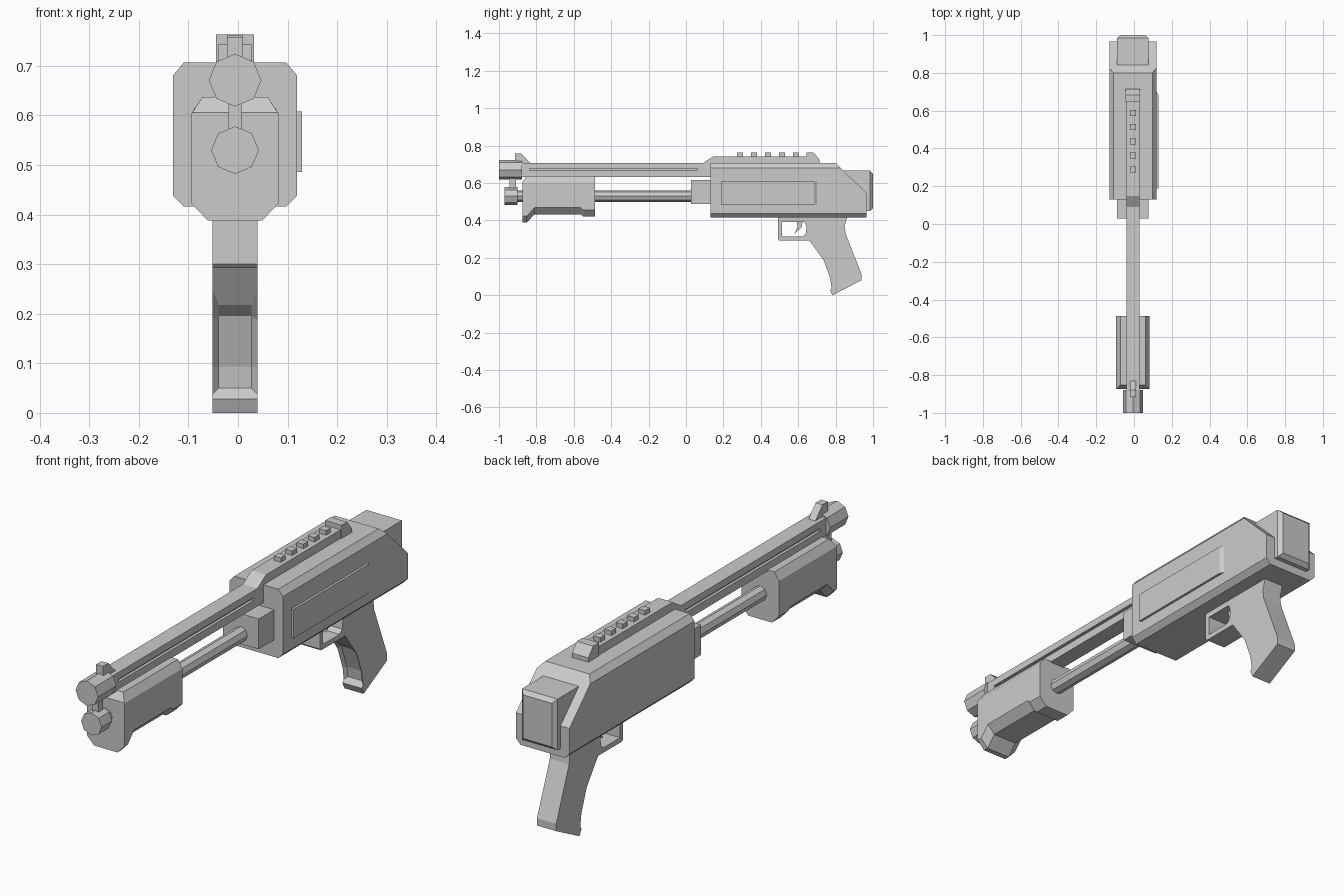
import bpy, bmesh, math
from mathutils import Vector

if "Cube" in bpy.data.objects:
    bpy.data.objects.remove(bpy.data.objects["Cube"])

CX = -0.006  # centre plane of the body (side panel sticks out on +x)


def finish(name, bm):
    bmesh.ops.recalc_face_normals(bm, faces=bm.faces)
    me = bpy.data.meshes.new(name)
    bm.to_mesh(me)
    bm.free()
    ob = bpy.data.objects.new(name, me)
    bpy.context.collection.objects.link(ob)
    return ob


def loft(name, rings, edit=None):
    """Skin a list of equal-length rings and cap both ends."""
    bm = bmesh.new()
    vs = [[bm.verts.new(p) for p in r] for r in rings]
    n = len(vs[0])
    for a, b in zip(vs, vs[1:]):
        for i in range(n):
            bm.faces.new((a[i], a[(i + 1) % n], b[(i + 1) % n], b[i]))
    bm.faces.new(vs[0])
    bm.faces.new(vs[-1])
    if edit:
        edit(bm, vs)
    return finish(name, bm)


def prism(name, yz, half, edit=None):
    """Side profile (y, z) extruded symmetrically across the body."""
    return loft(name, [[(CX + s * half, y, z) for y, z in yz] for s in (-1, 1)], edit)


def box(name, half, y0, y1, z0, z1, edit=None):
    return prism(name, [(y0, z0), (y1, z0), (y1, z1), (y0, z1)], half, edit)


def octagon(name, r, z, y0, y1):
    ring = [(r * math.sin(i * math.pi / 4), r * math.cos(i * math.pi / 4)) for i in range(8)]
    return loft(name, [[(CX + x, y, z + h) for x, h in ring] for y in (y0, y1)])


def section(y, w, z0, z1, cx0, cz0, cx1, cz1):
    """Chamfered rectangle across the body at y."""
    r = [(w, z0 + cz0), (w, z1 - cz1), (w - cx1, z1), (cx1 - w, z1),
         (-w, z1 - cz1), (-w, z0 + cz0), (cx0 - w, z0), (w - cx0, z0)]
    return [(CX + x, y, z) for x, z in r]


def cut(ob, cutter):
    m = ob.modifiers.new("cut", 'BOOLEAN')
    m.object = cutter
    m.operation = 'DIFFERENCE'
    m.solver = 'EXACT'
    cutter.hide_render = True
    cutter.hide_viewport = True


# Receiver, with the upper rear cut off at an angle
def slope_rear(bm, vs):
    g = bm.verts[:] + bm.edges[:] + bm.faces[:]
    r = bmesh.ops.bisect_plane(bm, geom=g, plane_co=(0, 0.80, 0.707),
                               plane_no=Vector((0, 0.159, 0.163)).normalized(), clear_outer=True)
    edges = [e for e in r["geom_cut"] if isinstance(e, bmesh.types.BMEdge)]
    bmesh.ops.holes_fill(bm, edges=edges, sides=0)


loft("receiver", [section(y, 0.125, 0.416, 0.707, 0.022, 0.022, 0.022, 0.026)
                  for y in (0.13, 0.965)], slope_rear)
box("front_connector", 0.083, 0.028, 0.16, 0.487, 0.615)


# Stock block with bevelled rear rim
def bevel_rear(bm, vs):
    edges = [e for e in bm.edges if all(v.co.y > 0.99 for v in e.verts)]
    bmesh.ops.bevel(bm, geom=edges, offset=0.016, segments=1, affect='EDGES')


box("stock_block", 0.083, 0.80, 1.0, 0.45, 0.666, bevel_rear)

# Ejection panel on the right side only
panel = [(0.11, 0.187), (0.129, 0.187), (0.129, 0.685), (0.119, 0.70), (0.11, 0.70)]
loft("side_panel", [[(x, y, z) for x, y in panel] for z in (0.486, 0.608)])

# Barrel shroud and top rail, with a long groove on each side
barrel = prism("barrel_rail", [(-0.885, 0.632), (-0.885, 0.707), (0.09, 0.707), (0.147, 0.743),
                               (0.68, 0.743), (0.71, 0.70), (0.71, 0.632)], 0.034)
for s in (-1, 1):
    groove = box("groove_cutter", 0.012, -0.837, 0.062, 0.666, 0.678)
    groove.location.x = s * 0.034
    cut(barrel, groove)

# Rail teeth and sights
for i in range(5):
    y = 0.288 + i * 0.075
    box("rail_tooth", 0.016, y - 0.016, y + 0.016, 0.73, 0.762)
prism("rear_sight", [(0.645, 0.70), (0.645, 0.763), (0.682, 0.763), (0.714, 0.725), (0.714, 0.70)], 0.038)
prism("front_sight", [(-0.915, 0.70), (-0.915, 0.757), (-0.88, 0.757), (-0.83, 0.705), (-0.83, 0.70)], 0.016)

# Muzzle, magazine tube and the post joining them
octagon("muzzle", 0.053, 0.671, -1.0, -0.878)
octagon("magazine_cap", 0.048, 0.53, -0.97, -0.90)
octagon("magazine_tube", 0.031, 0.53, -0.91, 0.05)
box("muzzle_post", 0.013, -0.943, -0.91, 0.55, 0.65)

# Pump fore-end
stations = [(-0.874, 0.388, 0.606), (-0.852, 0.388, 0.637), (-0.81, 0.433, 0.637),
            (-0.565, 0.433, 0.637), (-0.548, 0.42, 0.637), (-0.487, 0.42, 0.637)]
rings = []
for i, (y, z0, z1) in enumerate(stations):
    top = (0.002, 0.002) if i == 0 else (0.022, 0.033)
    rings.append(section(y, 0.088, z0, z1, 0.033, 0.035, *top))
loft("fore_end", rings)


# Grip and trigger guard as one outline, finger edges bevelled
def bevel_grip(bm, vs):
    pairs = [(r[i], r[i + 1]) for r in vs for i in (4, 5, 6)]
    edges = [e for e in bm.edges if any(set(p) == set(e.verts) for p in pairs)]
    bmesh.ops.bevel(bm, geom=edges, offset=0.012, segments=1, affect='EDGES')


grip = prism("grip_and_guard", [
    (0.492, 0.43), (0.492, 0.300), (0.50, 0.292), (0.66, 0.292), (0.714, 0.218), (0.746, 0.195),
    (0.783, 0.094), (0.789, 0.05), (0.770, 0.028), (0.783, 0.0), (0.939, 0.081), (0.939, 0.112),
    (0.853, 0.33), (0.848, 0.37), (0.866, 0.43)], 0.045, bevel_grip)
cut(grip, prism("guard_cutter", [
    (0.513, 0.393), (0.513, 0.313), (0.622, 0.313), (0.64, 0.328), (0.645, 0.37), (0.633, 0.393)], 0.1))

# Trigger
prism("trigger", [(0.590, 0.40), (0.625, 0.40), (0.618, 0.365), (0.580, 0.328), (0.597, 0.37)], 0.012)
